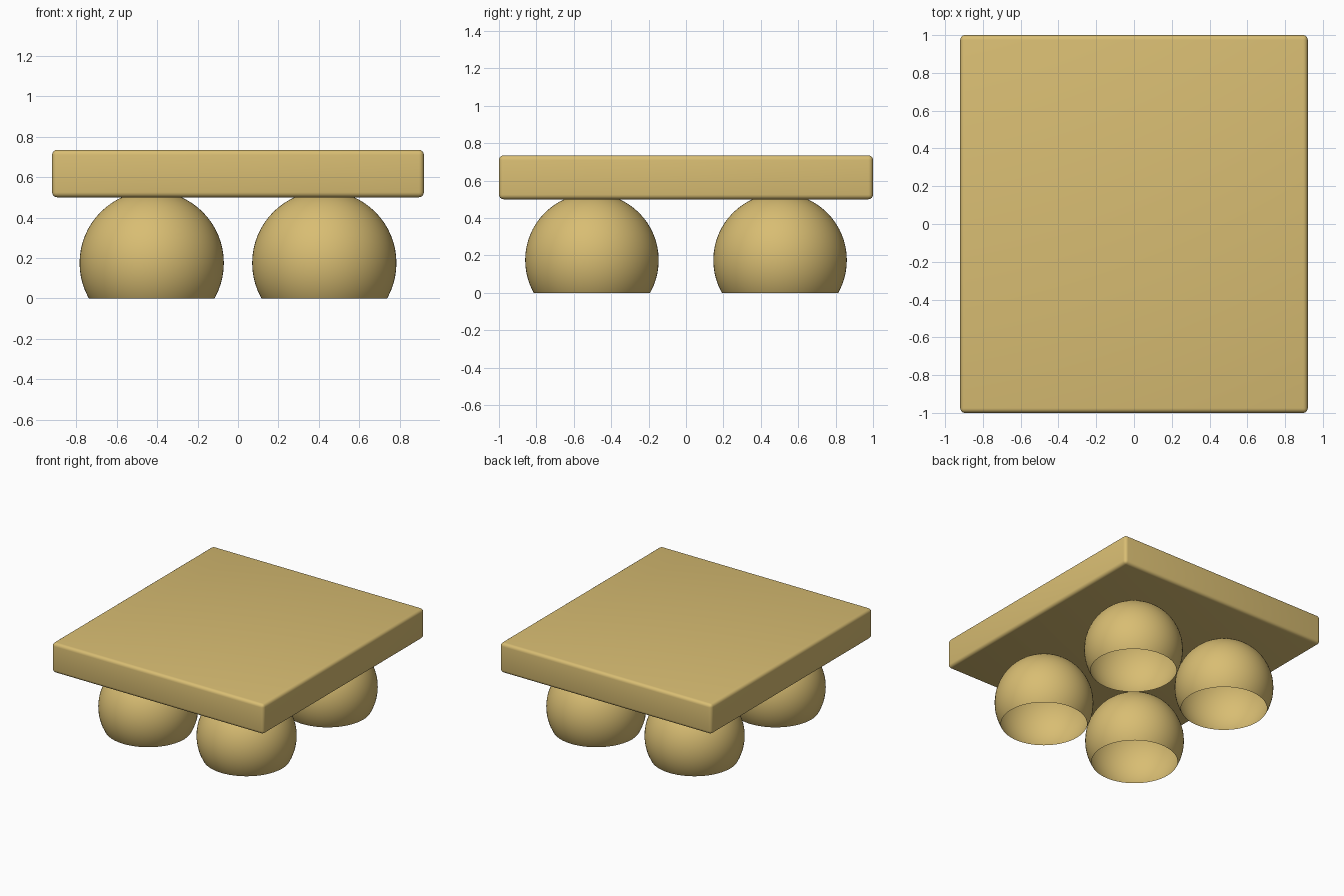
import bpy, bmesh, math
from mathutils import Vector

cube = bpy.data.objects.get("Cube")
if cube:
    bpy.data.objects.remove(cube)

# Single sandy gold colour
gold = bpy.data.materials.new("sandy_gold")
gold.use_nodes = True
colour = (0.69, 0.51, 0.17, 1)
gold.diffuse_color = colour
gold.node_tree.nodes["Principled BSDF"].inputs["Base Color"].default_value = colour


def add_object(name, bm, location):
    mesh = bpy.data.meshes.new(name)
    bm.to_mesh(mesh)
    bm.free()
    mesh.materials.append(gold)
    obj = bpy.data.objects.new(name, mesh)
    obj.location = location
    bpy.context.collection.objects.link(obj)
    bpy.ops.object.select_all(action="DESELECT")
    obj.select_set(True)
    bpy.context.view_layer.objects.active = obj
    bpy.ops.object.shade_smooth_by_angle(angle=math.radians(40))
    return obj


# Slab with rounded edges
SLAB_BOTTOM, SLAB_TOP = 0.5, 0.735
bm = bmesh.new()
bmesh.ops.create_cube(bm, size=1)
bmesh.ops.scale(bm, vec=(1.84, 2.0, SLAB_TOP - SLAB_BOTTOM), verts=bm.verts)
bmesh.ops.bevel(bm, geom=bm.edges[:], offset=0.025, offset_type="OFFSET",
                segments=4, profile=0.5, affect="EDGES")
add_object("slab", bm, (0, 0, (SLAB_BOTTOM + SLAB_TOP) / 2))

# Hollow ball feet, cut open at the ground
RADIUS, CENTRE_Z = 0.357, 0.175
for side, x in (("right", -0.427), ("left", 0.427)):
    for end, y in (("front", -0.503), ("back", 0.503)):
        bm = bmesh.new()
        bmesh.ops.create_uvsphere(bm, u_segments=64, v_segments=32, radius=RADIUS)
        bmesh.ops.bisect_plane(bm, geom=bm.verts[:] + bm.edges[:] + bm.faces[:],
                               plane_co=Vector((0, 0, -CENTRE_Z)),
                               plane_no=Vector((0, 0, -1)), clear_outer=True)
        add_object(f"{end}_{side}_foot", bm, (x, y, CENTRE_Z))
